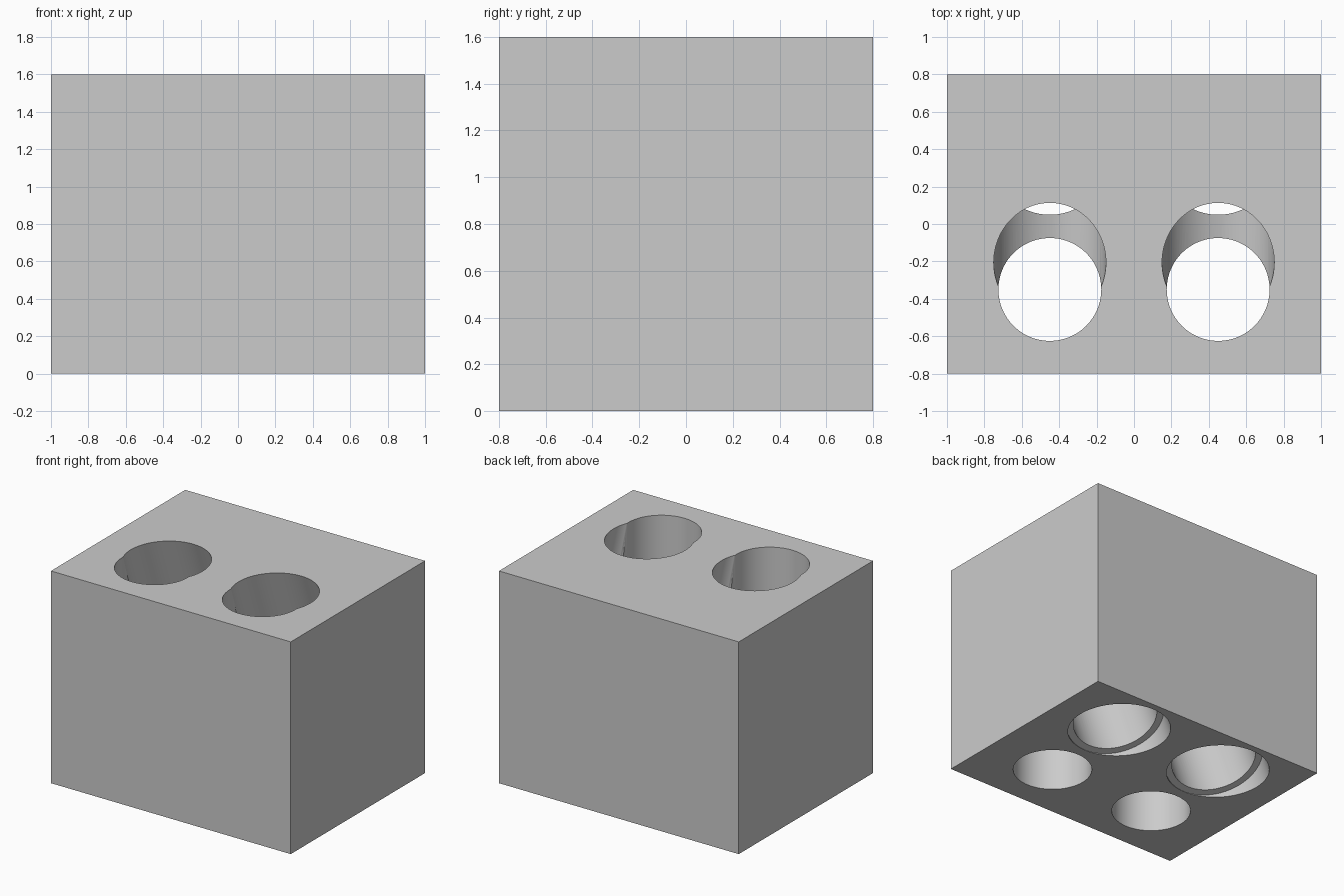
import bpy
from math import radians
from mathutils import Matrix, Vector

old = bpy.data.objects.get("Cube")
if old:
    bpy.data.objects.remove(old)

TILT = radians(20)
UP_AXIS = Matrix.Rotation(TILT, 3, 'X') @ Vector((0, 0, 1))   # tilted bore axis, leaning forward

grey = bpy.data.materials.new("light_grey")
grey.use_nodes = True
COLOUR = (0.6, 0.6, 0.6, 1)
grey.diffuse_color = COLOUR
grey.node_tree.nodes["Principled BSDF"].inputs["Base Color"].default_value = COLOUR

# Solid block
bpy.ops.mesh.primitive_cube_add(size=1, location=(0, 0, 0.8))
block = bpy.context.object
block.name = "block"
block.scale = (2, 1.6, 1.6)
bpy.ops.object.transform_apply(location=False, rotation=False, scale=True)
block.data.materials.append(grey)


def bore(name, radius, base, start, end, tilt):
    """Cut a round hole along an axis through base, between two distances."""
    axis = UP_AXIS if tilt else Vector((0, 0, 1))
    bpy.ops.mesh.primitive_cylinder_add(
        vertices=96, radius=radius, depth=end - start,
        location=Vector(base) + axis * (start + end) / 2, rotation=(tilt, 0, 0))
    cutter = bpy.context.object
    cutter.name = name
    cutter.data.materials.append(grey)
    cut = block.modifiers.new(name, 'BOOLEAN')
    cut.operation = 'DIFFERENCE'
    cut.solver = 'EXACT'
    cut.object = cutter
    bpy.context.view_layer.objects.active = block
    bpy.ops.object.modifier_apply(modifier=name)
    bpy.data.objects.remove(cutter)


# Per side: upright bore, crossing tilted bore, and its wider mouth underneath
for side, x in (("right", -0.45), ("left", 0.45)):
    bore(side + "_upright_bore", 0.275, (x, -0.35, 0), -0.3, 2, 0)
    bore(side + "_tilted_bore", 0.3, (x, 0.376, 0), -0.4, 2.2, TILT)
    bore(side + "_wide_mouth", 0.35, (x, 0.376, 0), -0.4, 0.13, TILT)

# Smooth bore walls, crisp edges
bpy.ops.object.select_all(action='DESELECT')
block.select_set(True)
bpy.context.view_layer.objects.active = block
bpy.ops.object.shade_smooth_by_angle(angle=radians(30))
